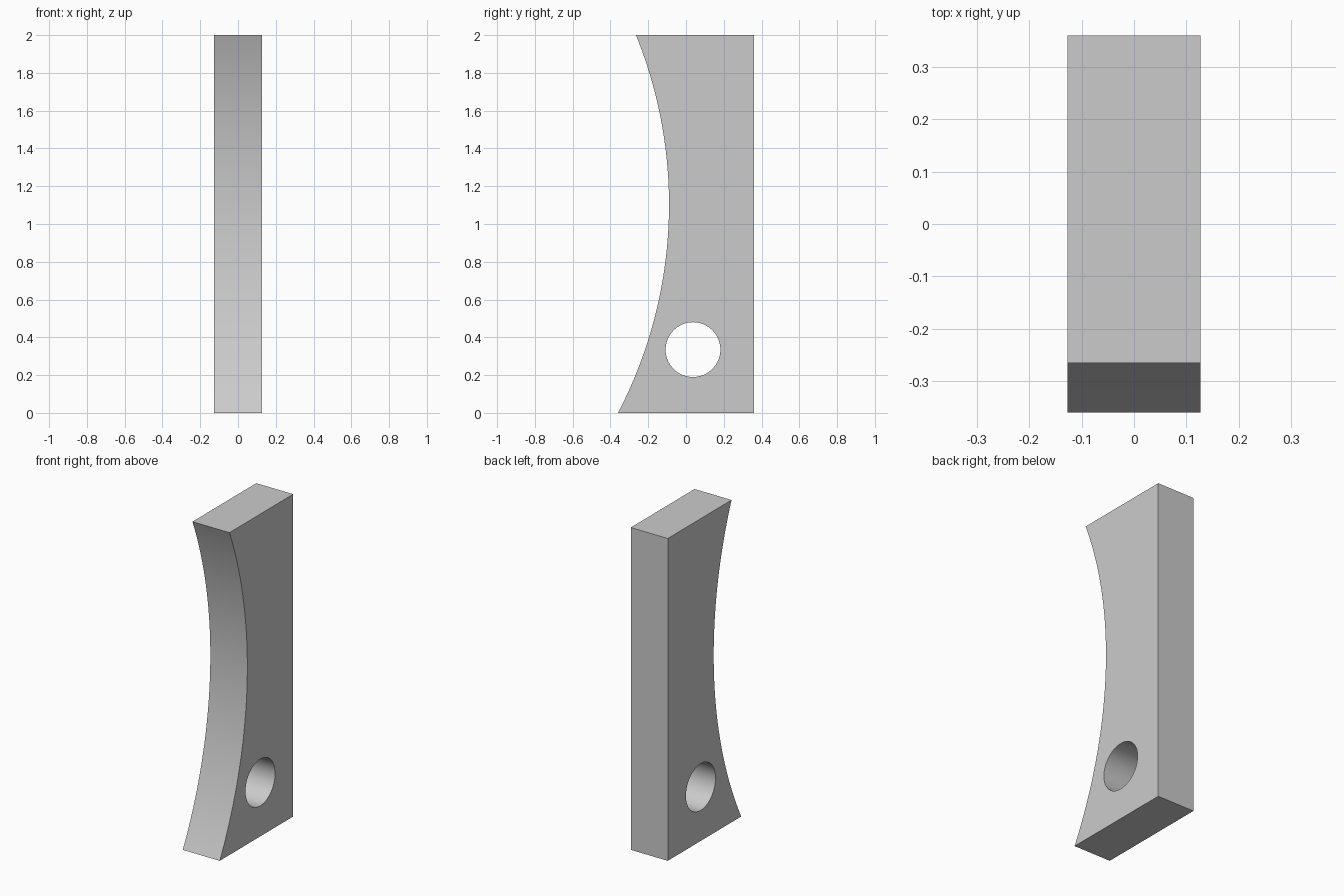
import bpy, bmesh, math
from mathutils import Matrix

cube = bpy.data.objects.get("Cube")
if cube:
    bpy.data.objects.remove(cube, do_unlink=True)

HALF_WIDTH, BACK, HEIGHT = 0.127, 0.36, 2.0
ARC_RADIUS, ARC_Y, ARC_Z = 2.387, -2.477, 1.103
HOLE_RADIUS, HOLE_Y, HOLE_Z = 0.145, 0.037, 0.335
STEPS = 64

grey = bpy.data.materials.new("light_grey")
grey.use_nodes = True
colour = (0.6, 0.6, 0.6, 1)
grey.diffuse_color = colour
grey.node_tree.nodes["Principled BSDF"].inputs["Base Color"].default_value = colour


def add_object(name, bm):
    bmesh.ops.recalc_face_normals(bm, faces=bm.faces)
    mesh = bpy.data.meshes.new(name)
    bm.to_mesh(mesh)
    bm.free()
    mesh.materials.append(grey)
    obj = bpy.data.objects.new(name, mesh)
    bpy.context.collection.objects.link(obj)
    return obj


# Slab with a concave circular front, extruded across its width
low = math.asin(-ARC_Z / ARC_RADIUS)
high = math.asin((HEIGHT - ARC_Z) / ARC_RADIUS)
angles = [low + (high - low) * i / STEPS for i in range(STEPS + 1)]
profile = [(ARC_Y + ARC_RADIUS * math.cos(a), ARC_Z + ARC_RADIUS * math.sin(a))
           for a in angles]
profile += [(BACK, HEIGHT), (BACK, 0)]
bm = bmesh.new()
side = bm.faces.new([bm.verts.new((-HALF_WIDTH, y, z)) for y, z in profile])
extruded = bmesh.ops.extrude_face_region(bm, geom=[side], use_keep_orig=True)["geom"]
moved = [v for v in extruded if isinstance(v, bmesh.types.BMVert)]
bmesh.ops.translate(bm, verts=moved, vec=(2 * HALF_WIDTH, 0, 0))
body = add_object("curved_bracket", bm)

# Round through hole near the foot
bm = bmesh.new()
bmesh.ops.create_cone(bm, cap_ends=True, segments=STEPS, radius1=HOLE_RADIUS,
                      radius2=HOLE_RADIUS, depth=4 * HALF_WIDTH,
                      matrix=Matrix.Translation((0, HOLE_Y, HOLE_Z))
                      @ Matrix.Rotation(math.pi / 2, 4, "Y"))
cutter = add_object("hole_cutter", bm)
cut = body.modifiers.new("through_hole", "BOOLEAN")
cut.operation = "DIFFERENCE"
cut.solver = "EXACT"
cut.object = cutter

# Apply the cut, then smooth only the curved surfaces
bpy.ops.object.select_all(action="DESELECT")
body.select_set(True)
bpy.context.view_layer.objects.active = body
bpy.ops.object.modifier_apply(modifier=cut.name)
bpy.data.objects.remove(cutter, do_unlink=True)
bpy.ops.object.shade_smooth_by_angle(angle=math.radians(30))
